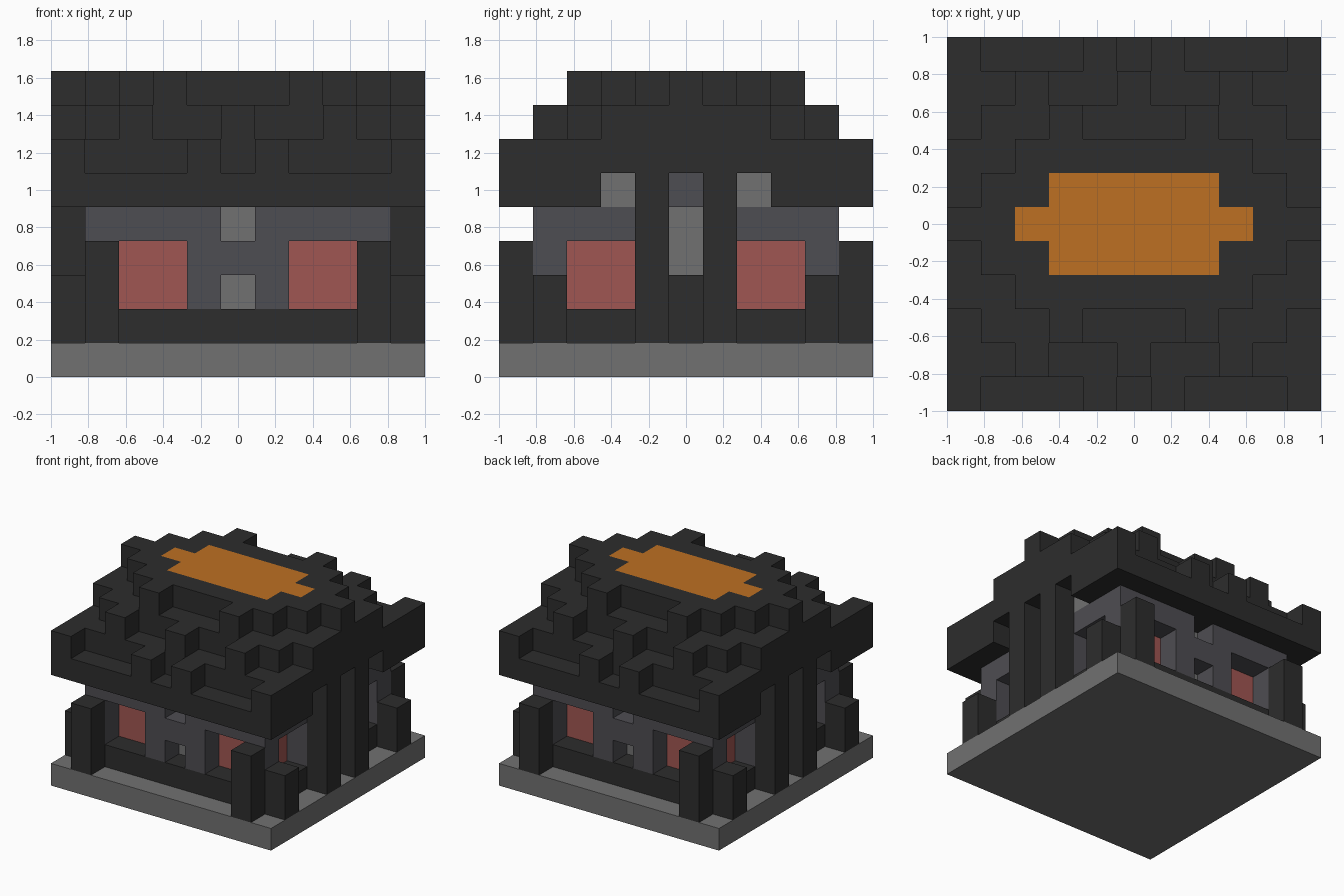
import bpy
import bmesh
from mathutils import Vector

N = 11                 # blocks along each side
U = 2 / N              # size of one block
LAST = N - 1

cube = bpy.data.objects.get("Cube")
if cube:
    bpy.data.objects.remove(cube, do_unlink=True)


def material(name, r, g, b):
    mat = bpy.data.materials.new(name)
    mat.use_nodes = True
    mat.diffuse_color = (r, g, b, 1)
    mat.node_tree.nodes["Principled BSDF"].inputs["Base Color"].default_value = (r, g, b, 1)
    return mat


charcoal = material("charcoal", 0.026, 0.026, 0.026)
stone = material("stone_grey", 0.165, 0.165, 0.165)
slate = material("slate_grey", 0.076, 0.074, 0.084)
red = material("faded_red", 0.352, 0.093, 0.084)
orange = material("orange", 0.515, 0.162, 0.016)

blocks = {}            # block position -> part name


def fill(part, xs, ys, zs):
    """Fill inclusive block ranges, mirrored to all four quarters; None clears."""
    for x in range(xs[0], xs[1] + 1):
        for y in range(ys[0], ys[1] + 1):
            for z in range(zs[0], zs[1] + 1):
                for px in (x, LAST - x):
                    for py in (y, LAST - y):
                        if part:
                            blocks[px, py, z] = part
                        else:
                            blocks.pop((px, py, z), None)


# Ground slab and house body
fill("base_slab", (0, 5), (0, 5), (0, 0))
fill("walls", (1, 5), (1, 5), (1, 4))

# Low dark plinth around the walls, higher in the middle of the gable sides
fill("plinth", (2, 5), (1, 1), (1, 1))
fill("plinth", (1, 1), (2, 5), (1, 1))
fill("plinth", (1, 1), (5, 5), (2, 2))

# Recessed red windows on all four sides
fill(None, (2, 3), (1, 1), (2, 3))
fill(None, (1, 1), (2, 3), (2, 3))
fill("windows", (2, 3), (2, 2), (2, 3))
fill("windows", (2, 2), (2, 3), (2, 3))

# Recessed pale panes between the windows
for z in (2, 4):
    fill(None, (5, 5), (1, 1), (z, z))
    fill("panes", (5, 5), (2, 2), (z, z))
fill(None, (1, 1), (5, 5), (3, 4))
fill("panes", (2, 2), (5, 5), (3, 4))

# Corner posts and gable columns
fill("corner_posts", (1, 1), (0, 0), (1, 3))
fill("corner_posts", (0, 0), (1, 1), (1, 2))
fill("gable_columns", (0, 0), (4, 4), (1, 4))

# Stepped roof: for each row from the gable inward, where each tier starts
tiers = {
    6: (0, 1, 1, 1, 0, 1),
    7: (3, 2, 1, 2, 2, 1),
    8: (5, 4, 3, 2, 3, 3),
}
fill("roof", (0, 5), (0, 5), (5, 5))
for z, starts in tiers.items():
    for x, start in enumerate(starts):
        fill("roof", (x, x), (start, 5), (z, z))

# Openings under the gable, with the wall showing behind
for y, part in ((3, "panes"), (5, "walls")):
    fill(None, (0, 0), (y, y), (5, 5))
    fill(part, (1, 1), (y, y), (5, 5))

# Orange inlay along the ridge
fill("roof_inlay", (3, 5), (4, 5), (8, 8))
fill("roof_inlay", (2, 2), (5, 5), (8, 8))


def build(part, mat):
    """Make one object from the outward faces of a part's blocks."""
    bm = bmesh.new()
    for cell, owner in blocks.items():
        if owner != part:
            continue
        for axis in range(3):
            for sign in (-1, 1):
                n = Vector((0, 0, 0))
                n[axis] = sign
                side = tuple(int(c + d) for c, d in zip(cell, n))
                if side in blocks:
                    continue
                a = Vector((0, 0, 0))
                a[(axis + 1) % 3] = 0.5
                b = n.cross(a)
                mid = Vector(cell) + Vector((0.5, 0.5, 0.5)) + n / 2
                corners = (mid - a - b, mid + a - b, mid + a + b, mid - a + b)
                bm.faces.new([bm.verts.new((c - Vector((N / 2, N / 2, 0))) * U) for c in corners])
    bmesh.ops.remove_doubles(bm, verts=bm.verts, dist=U / 100)
    mesh = bpy.data.meshes.new(part)
    bm.to_mesh(mesh)
    bm.free()
    mesh.materials.append(mat)
    bpy.context.collection.objects.link(bpy.data.objects.new(part, mesh))


for part, mat in (
    ("base_slab", stone), ("walls", slate), ("plinth", charcoal),
    ("windows", red), ("panes", stone), ("corner_posts", charcoal),
    ("gable_columns", charcoal), ("roof", charcoal), ("roof_inlay", orange),
):
    build(part, mat)
